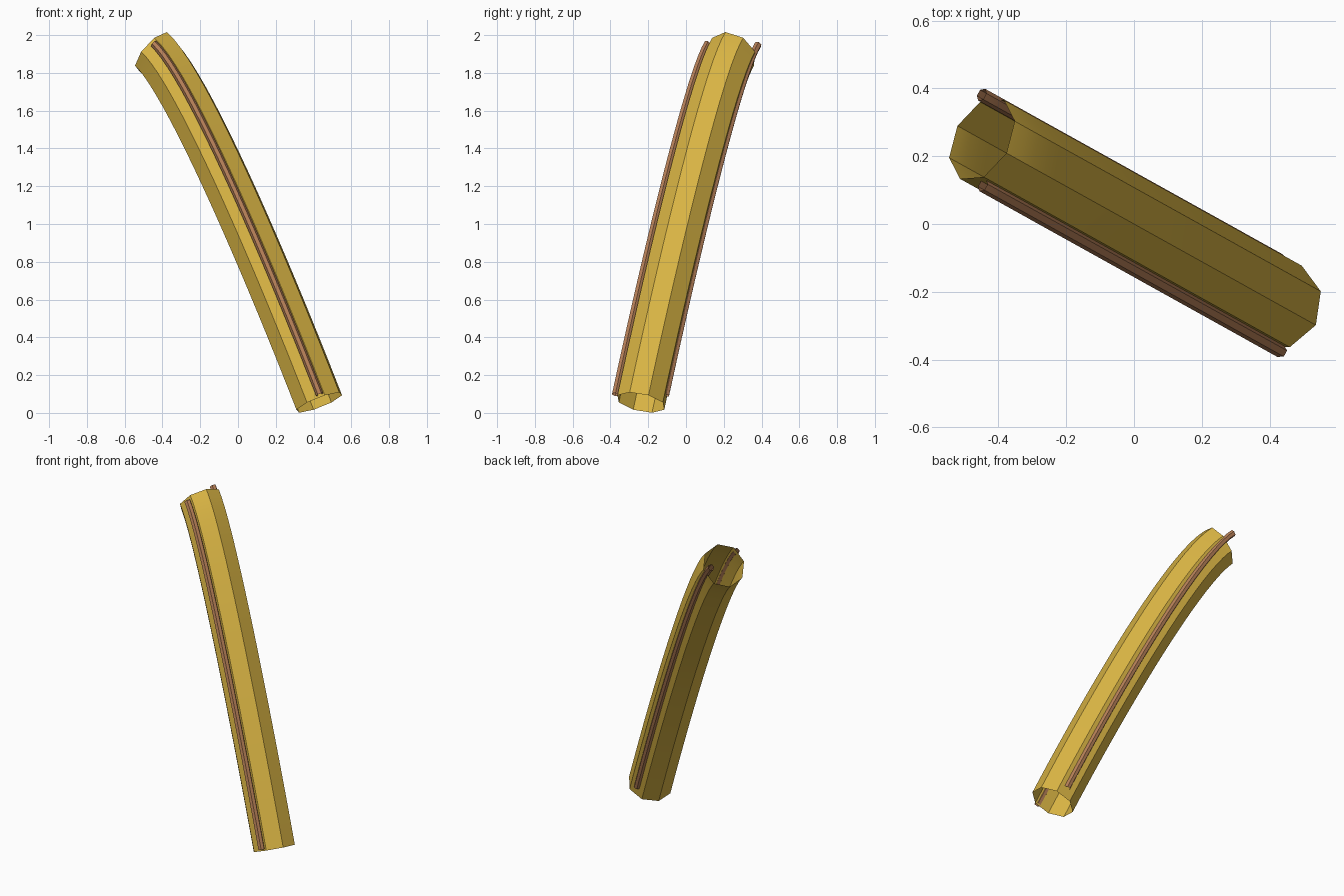
import bpy, bmesh, math
from mathutils import Vector
from mathutils.geometry import interpolate_bezier

cube = bpy.data.objects.get("Cube")
if cube:
    bpy.data.objects.remove(cube, do_unlink=True)

# Directions: the beam bends in the vertical plane of LEAN, SIDE is square to it
LEAN = Vector((-0.874, 0.486, 0))
SIDE = Vector((0.486, 0.874, 0))
UP = Vector((0, 0, 1))


def at(lean, z, side=0):
    return LEAN * lean + SIDE * side + UP * z


def material(name, colour):
    mat = bpy.data.materials.new(name)
    mat.use_nodes = True
    mat.diffuse_color = (*colour, 1)
    bsdf = mat.node_tree.nodes["Principled BSDF"]
    bsdf.inputs["Base Color"].default_value = (*colour, 1)
    bsdf.inputs["Roughness"].default_value = 0.8
    return mat


# Centre line, straighter at the foot and bent well over near the top
STEPS = 20
controls = [at(-0.492, 0.055), at(-0.13, 0.869), at(0.315, 1.755), at(0.513, 1.912)]
path = interpolate_bezier(*controls, STEPS + 1)
tangents = [path[min(i + 1, STEPS)] - path[max(i - 1, 0)] for i in range(STEPS + 1)]
tangents[0] = controls[1] - controls[0]
tangents[-1] = controls[3] - controls[2]


def sweep(name, radius, offset, mat, sides):
    """Open-ended pipe that follows the centre line, shifted by offset."""
    bm = bmesh.new()
    rings = []
    for point, tangent in zip(path, tangents):
        over = tangent.normalized().cross(SIDE)
        ring = []
        for k in range(sides):
            a = math.tau * k / sides
            ring.append(bm.verts.new(
                point + offset + (SIDE * math.cos(a) + over * math.sin(a)) * radius))
        rings.append(ring)
    for low, high in zip(rings, rings[1:]):
        for k in range(sides):
            n = (k + 1) % sides
            bm.faces.new((low[k], low[n], high[n], high[k]))
    # Make the faces point away from the centre line
    bm.normal_update()
    face = bm.faces[:][0]
    if face.normal.dot(face.calc_center_median() - (path[0] + path[1]) / 2 - offset) < 0:
        bmesh.ops.reverse_faces(bm, faces=bm.faces[:])
    mesh = bpy.data.meshes.new(name)
    bm.to_mesh(mesh)
    bm.free()
    mesh.materials.append(mat)
    obj = bpy.data.objects.new(name, mesh)
    bpy.context.collection.objects.link(obj)
    bpy.ops.object.select_all(action='DESELECT')
    obj.select_set(True)
    bpy.context.view_layer.objects.active = obj
    bpy.ops.object.shade_smooth_by_angle(angle=math.radians(30))


yellow = material("ochre yellow", (0.69, 0.455, 0.057))
brown = material("copper brown", (0.46, 0.21, 0.095))

# Hollow eight-sided beam with a thin six-sided rod let into each flank
sweep("bent_beam", 0.133, Vector(), yellow, 8)
sweep("front_rod", 0.02, at(-0.068, 0.042, -0.117), brown, 6)
sweep("back_rod", 0.02, at(0.065, 0.038, 0.115), brown, 6)
